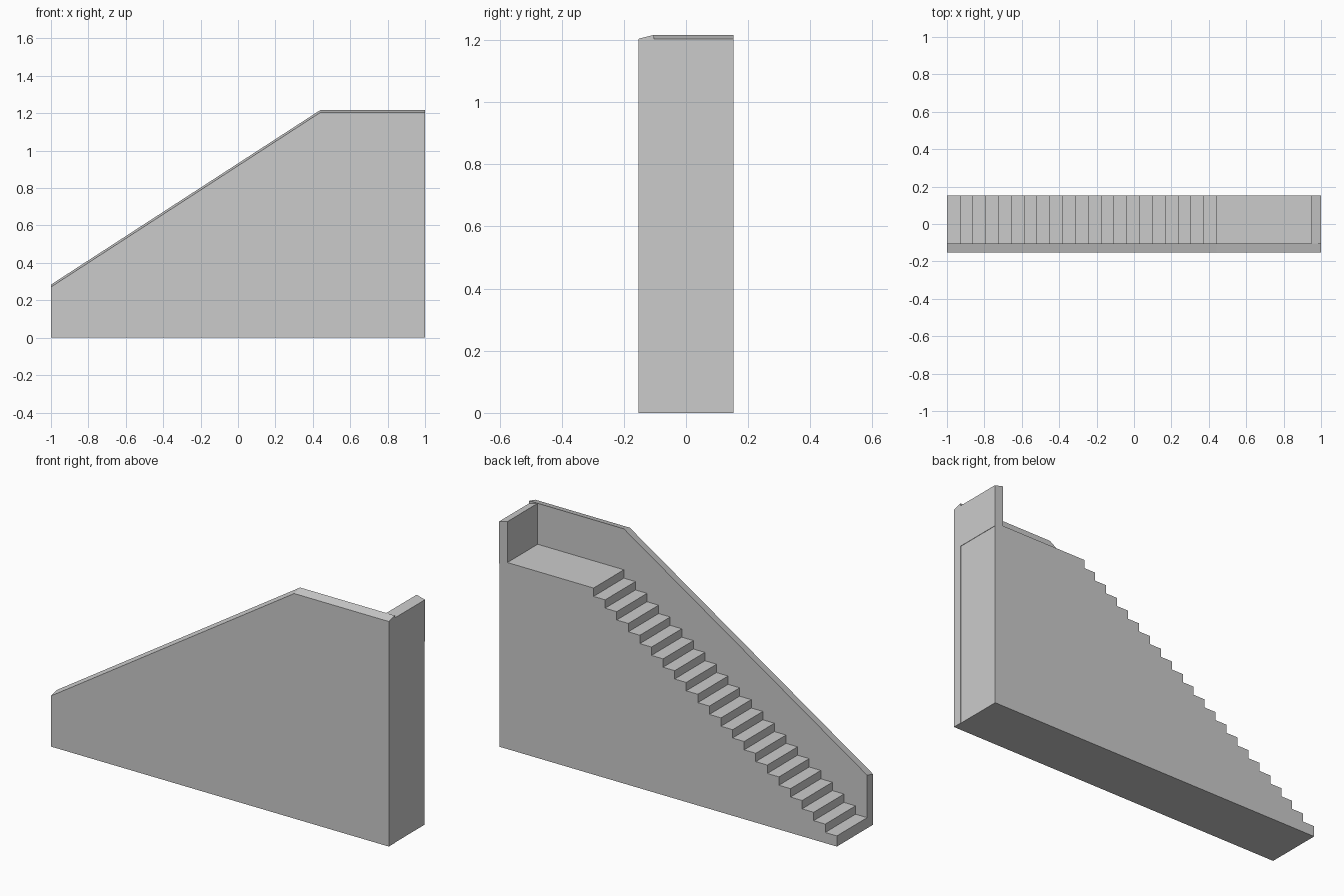
import bpy

if "Cube" in bpy.data.objects:
    bpy.data.objects.remove(bpy.data.objects["Cube"])

FRONT, INNER, BACK = -0.153, -0.103, 0.153
LAND_X, END_X = 0.44, 0.95
STEPS, FIRST_Z, LAND_Z = 21, 0.057, 0.998
DROP = 0.013


def prism(name, loop_a, loop_b):
    """Solid between two matching outlines."""
    n = len(loop_a)
    faces = [tuple(range(n)), tuple(range(2 * n - 1, n - 1, -1))]
    faces += [(i, n + i, n + (i + 1) % n, (i + 1) % n) for i in range(n)]
    faces = [f[::-1] for f in faces] if name == "end_wall" else faces
    mesh = bpy.data.meshes.new(name)
    mesh.from_pydata(loop_a + loop_b, [], faces)
    mesh.update()
    obj = bpy.data.objects.new(name, mesh)
    bpy.context.collection.objects.link(obj)
    return obj


def wall_outline(y, lower):
    pts = [(-1, 0), (1, 0), (1, 1.217 - lower), (LAND_X, 1.217 - lower), (-1, 0.284 - lower)]
    return [(x, y, z) for x, z in pts]


# Side wall following the slope, its top tilted down towards the outside
prism("side_wall", wall_outline(FRONT, DROP), wall_outline(INNER, 0))

# Solid flight of steps with landing
going = (LAND_X + 1) / STEPS
rise = (LAND_Z - FIRST_Z) / STEPS
profile = [(-1, 0), (0.998, 0), (0.998, LAND_Z), (LAND_X, LAND_Z)]
for i in range(STEPS - 1, -1, -1):
    z = FIRST_Z + i * rise
    profile += [(-1 + (i + 1) * going, z), (-1 + i * going, z)]
prism("steps_and_landing",
      [(x, INNER, z) for x, z in profile],
      [(x, BACK, z) for x, z in profile])


# Parapet across the end of the landing, also tilted outwards
def end_outline(x, top):
    return [(x, INNER, 0.98), (x, BACK, 0.98), (x, BACK, top), (x, INNER, top)]


prism("end_wall", end_outline(1, 1.217 - DROP), end_outline(END_X, 1.217))
bpy.data.objects["end_wall"].data.flip_normals()
